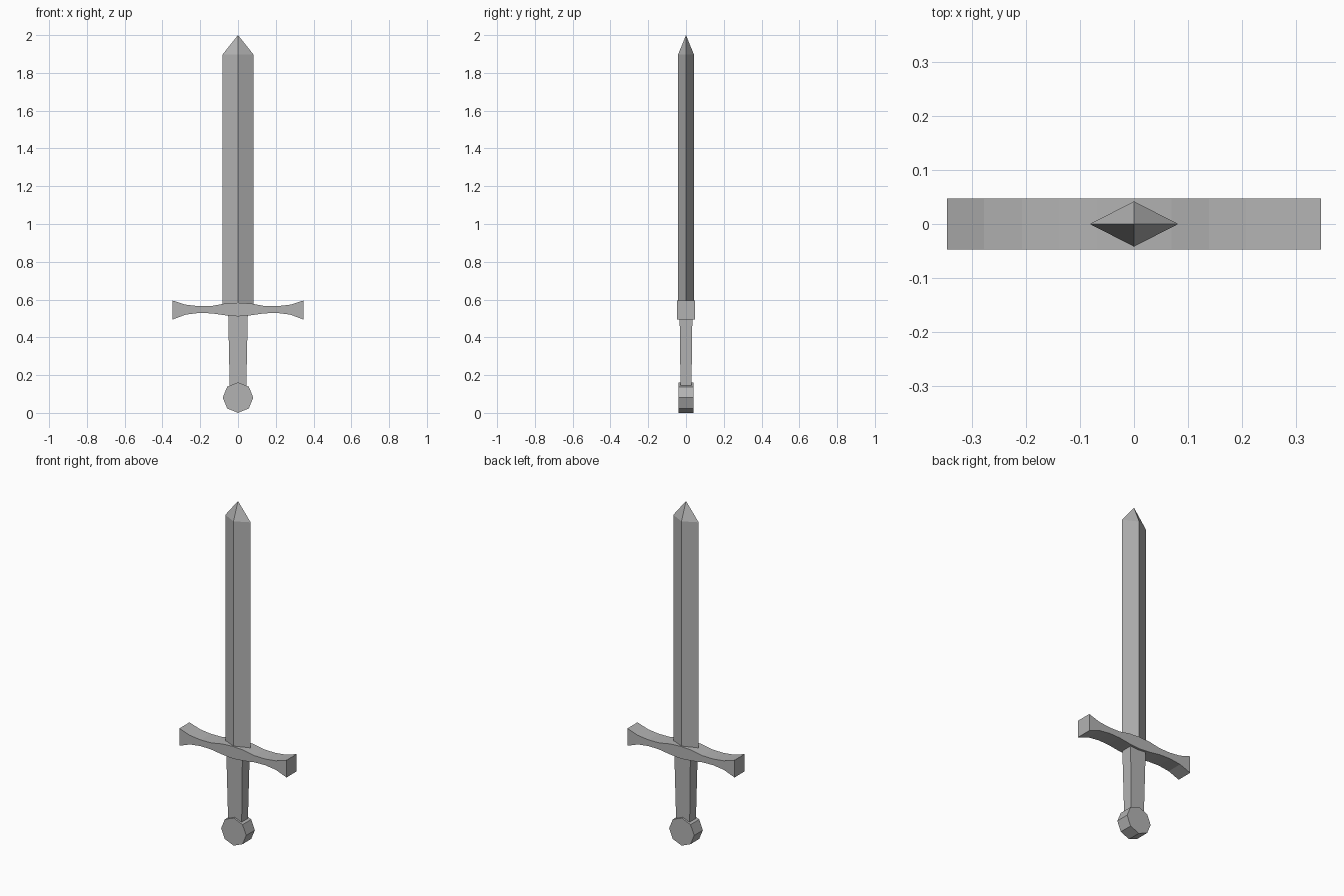
import bpy
import bmesh
import math

if "Cube" in bpy.data.objects:
    bpy.data.objects.remove(bpy.data.objects["Cube"])

# Dark grey steel for every part
steel = bpy.data.materials.new("dark_steel")
steel.diffuse_color = (0.45, 0.45, 0.45, 1)
steel.use_nodes = True
steel.node_tree.nodes["Principled BSDF"].inputs["Base Color"].default_value = steel.diffuse_color


def make(name, verts, faces):
    mesh = bpy.data.meshes.new(name)
    mesh.from_pydata(verts, [], faces)
    bm = bmesh.new()
    bm.from_mesh(mesh)
    bmesh.ops.recalc_face_normals(bm, faces=bm.faces)
    bm.to_mesh(mesh)
    bm.free()
    mesh.materials.append(steel)
    obj = bpy.data.objects.new(name, mesh)
    bpy.context.collection.objects.link(obj)
    return obj


def loft(name, rings):
    """Closed solid through rings with equal point counts."""
    n = len(rings[0])
    verts = [p for ring in rings for p in ring]
    faces = [tuple(reversed(range(n)))]
    for r in range(len(rings) - 1):
        for i in range(n):
            j = (i + 1) % n
            faces.append((r * n + i, r * n + j, (r + 1) * n + j, (r + 1) * n + i))
    faces.append(tuple(range((len(rings) - 1) * n, len(rings) * n)))
    return make(name, verts, faces)


def diamond(z):
    return [(0.082, 0, z), (0, 0.042, z), (-0.082, 0, z), (0, -0.042, z)]


def rectangle(hx, hy, z):
    return [(hx, -hy, z), (hx, hy, z), (-hx, hy, z), (-hx, -hy, z)]


# Blade: diamond section with a short pyramid tip
verts = diamond(0.56) + diamond(1.897) + [(0, 0, 2.0)]
faces = [(3, 2, 1, 0)]
for i in range(4):
    j = (i + 1) % 4
    faces += [(i, j, j + 4, i + 4), (i + 4, j + 4, 8)]
make("blade", verts, faces)

# Crossguard: mirrored waisted profile of (x, bottom z, top z), flared at the ends
half = [(0, 0.511, 0.583), (0.07, 0.517, 0.579), (0.139, 0.527, 0.566),
        (0.208, 0.529, 0.565), (0.278, 0.52, 0.573), (0.347, 0.494, 0.595)]
profile = [(-x, b, t) for x, b, t in reversed(half[1:])] + half
d = 0.047
loft("crossguard", [[(x, -d, b), (x, d, b), (x, d, t), (x, -d, t)]
                    for x, b, t in profile])

# Grip: slightly tapered bar
loft("grip", [rectangle(0.044, 0.029, 0.145), rectangle(0.052, 0.034, 0.53)])

# Pommel: octagonal disc, corner upwards
r, zc = 0.081, 0.081
loft("pommel", [[(r * math.sin(a * math.pi / 4), y, zc + r * math.cos(a * math.pi / 4))
                 for a in range(8)] for y in (-0.04, 0.04)])
